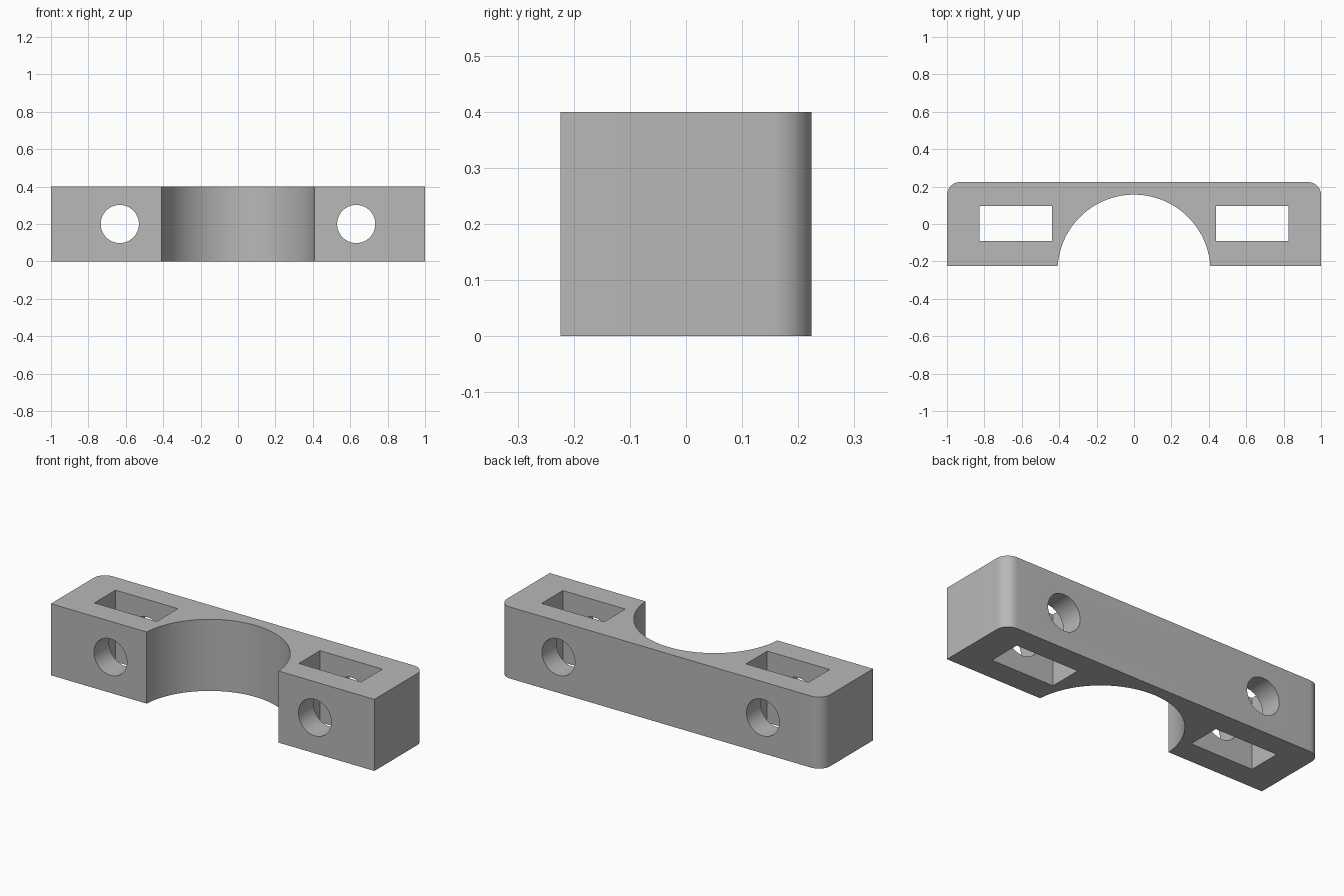
import bpy, bmesh, math
from mathutils import Matrix, Vector

cube = bpy.data.objects.get("Cube")
if cube:
    bpy.data.objects.remove(cube)

HALF_X, HALF_Y, HEIGHT = 1.0, 0.224, 0.4
FILLET = 0.07
ARC_R, ARC_Y = 0.409, -0.252
BOLT_X, BOLT_R = 0.632, 0.102

grey = bpy.data.materials.new("grey plastic")
grey.use_nodes = True
color = (0.48, 0.48, 0.48, 1)
grey.diffuse_color = color
grey.node_tree.nodes["Principled BSDF"].inputs["Base Color"].default_value = color


def arc(cx, cy, r, start, end, steps):
    """Points along a circular arc."""
    angles = [start + (end - start) * i / steps for i in range(steps + 1)]
    return [(cx + r * math.cos(a), cy + r * math.sin(a)) for a in angles]


def make_object(name, bm):
    mesh = bpy.data.meshes.new(name)
    bmesh.ops.recalc_face_normals(bm, faces=bm.faces)
    bm.to_mesh(mesh)
    bm.free()
    mesh.materials.append(grey)
    obj = bpy.data.objects.new(name, mesh)
    bpy.context.collection.objects.link(obj)
    return obj


# Clamp outline: rounded back corners and a circular saddle in the front
a0 = math.asin((-HALF_Y - ARC_Y) / ARC_R)
outline = [(-HALF_X, -HALF_Y)]
outline += arc(0, ARC_Y, ARC_R, math.pi - a0, a0, 48)
outline += [(HALF_X, -HALF_Y)]
outline += arc(HALF_X - FILLET, HALF_Y - FILLET, FILLET, 0, math.pi / 2, 12)
outline += arc(FILLET - HALF_X, HALF_Y - FILLET, FILLET, math.pi / 2, math.pi, 12)

bm = bmesh.new()
base = bm.faces.new([bm.verts.new((x, y, 0)) for x, y in outline])
top = bmesh.ops.extrude_face_region(bm, geom=[base])["geom"]
bmesh.ops.translate(bm, vec=Vector((0, 0, HEIGHT)),
                    verts=[v for v in top if isinstance(v, bmesh.types.BMVert)])
clamp = make_object("clamp_body", bm)

# Nut slots (vertical) and bolt holes (front to back) on both sides
cutters = []
for side, s in (("left", 1), ("right", -1)):
    bm = bmesh.new()
    bmesh.ops.create_cube(bm, size=1, matrix=Matrix.Translation((s * BOLT_X, 0.003, HEIGHT / 2))
                          @ Matrix.Diagonal((0.386, 0.187, 1, 1)))
    cutters.append(make_object(side + "_slot_cutter", bm))
    bm = bmesh.new()
    bmesh.ops.create_cone(bm, cap_ends=True, segments=48, radius1=BOLT_R, radius2=BOLT_R, depth=1,
                          matrix=Matrix.Translation((s * BOLT_X, 0, HEIGHT / 2))
                          @ Matrix.Rotation(math.pi / 2, 4, "X"))
    cutters.append(make_object(side + "_bolt_cutter", bm))

bpy.ops.object.select_all(action="DESELECT")
bpy.context.view_layer.objects.active = clamp
clamp.select_set(True)
for cutter in cutters:
    cutter.hide_render = True
    mod = clamp.modifiers.new(cutter.name, "BOOLEAN")
    mod.operation, mod.solver, mod.object = "DIFFERENCE", "EXACT", cutter
    bpy.ops.object.modifier_apply(modifier=mod.name)
for cutter in cutters:
    bpy.data.objects.remove(cutter)

# Smooth curved walls with crisp edges
bpy.ops.object.shade_smooth_by_angle(angle=math.radians(30))
